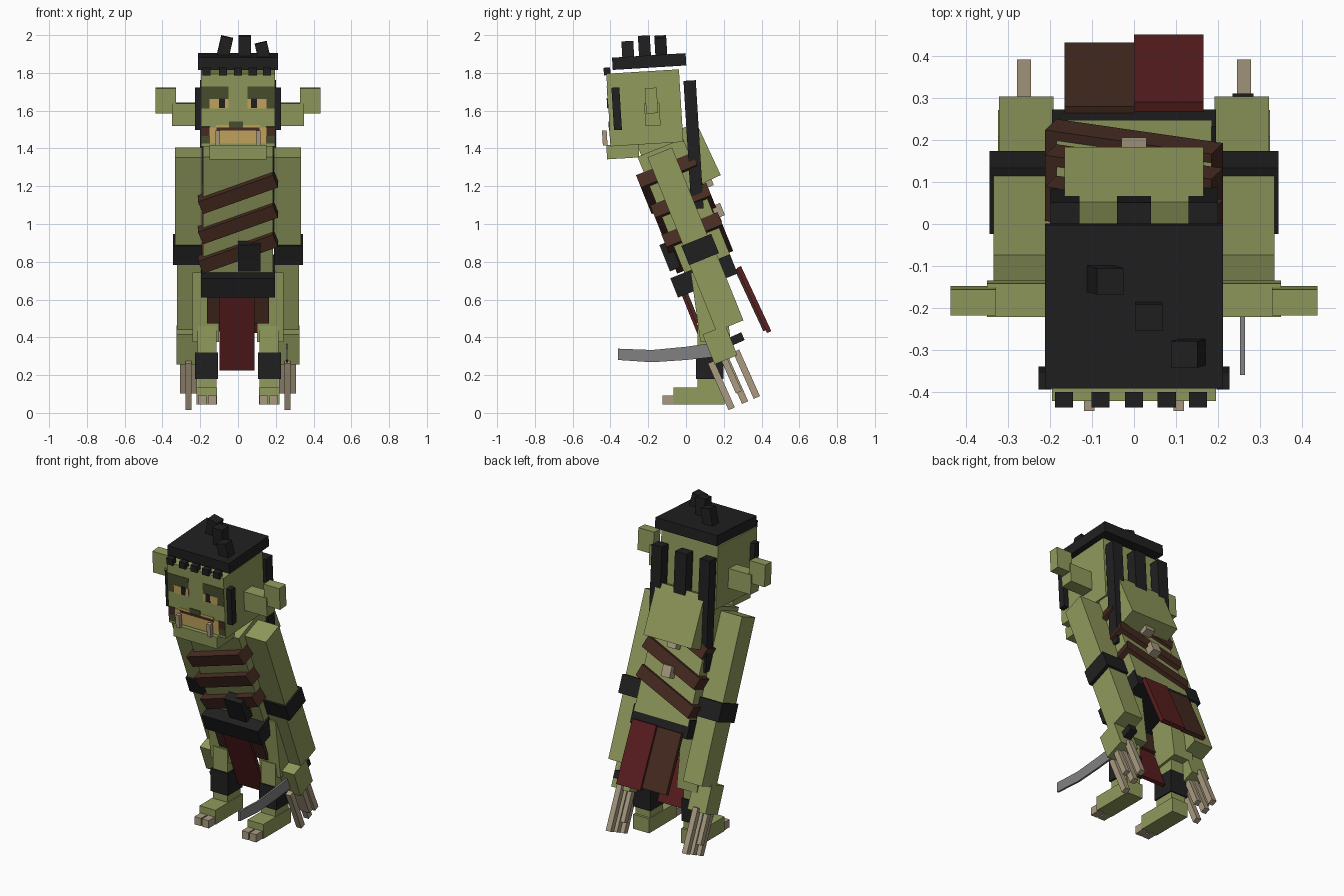
import bpy, bmesh
from math import radians
from mathutils import Matrix, Vector

cube = bpy.data.objects.get("Cube")
if cube:
    bpy.data.objects.remove(cube)


def material(name, r, g, b):
    m = bpy.data.materials.new(name)
    m.use_nodes = True
    m.diffuse_color = (r, g, b, 1)
    m.node_tree.nodes["Principled BSDF"].inputs["Base Color"].default_value = (r, g, b, 1)
    return m


green = material("green skin", .285, .325, .108)
dark = material("dark olive", .067, .076, .028)
black = material("black hair and leather", .0145, .0145, .0145)
brown = material("brown leather", .062, .024, .015)
maroon = material("maroon cloth", .105, .013, .014)
bone = material("bone", .40, .33, .22)
steel = material("grey steel", .22, .22, .22)
gold = material("gold tan", .56, .38, .11)


def box(name, mat, x, y, z, size, tilt=0, roll=0):
    """Box centred at x, y, z; tilt leans the top forward, roll turns it about y."""
    bm = bmesh.new()
    bmesh.ops.create_cube(bm, size=1)
    turn = Matrix.Rotation(radians(tilt), 4, 'X') @ Matrix.Rotation(radians(roll), 4, 'Y')
    bm.transform(turn @ Matrix.Diagonal((*size, 1)))
    me = bpy.data.meshes.new(name)
    bm.to_mesh(me)
    bm.free()
    ob = bpy.data.objects.new(name, me)
    ob.location = (x, y, z)
    me.materials.append(mat)
    bpy.context.collection.objects.link(ob)
    return ob


def pair(name, mat, x, y, z, size, tilt=0):
    for side, s in (("left", 1), ("right", -1)):
        box(f"{side}_{name}", mat, s * x, y, z, size, tilt)


LEAN = 22
HEAD = 3.5

# Torso, neck and hump
box("torso", green, 0, -.005, 1.08, (.37, .26, .70), LEAN)
box("neck", green, 0, -.14, 1.39, (.24, .2, .14), LEAN)
box("hump", green, 0, .055, 1.37, (.33, .14, .31), 25)

# Chest straps and bone pins along the leaning torso
for i, (y, z) in enumerate(((-.075, 1.215), (0, 1.055), (.06, .9))):
    box(f"strap_{i}", brown, 0, y, z, (.425, .32, .075), LEAN, -21)
box("upper_bone_pin", bone, 0, .115, 1.22, (.06, .05, .05), LEAN)
box("lower_bone_pin", bone, 0, .17, 1.07, (.06, .05, .07), LEAN)

# Waist belt and hanging cloths
box("waist_belt", black, 0, .095, .725, (.39, .34, .11), LEAN)
box("buckle", black, .06, -.085, .83, (.12, .06, .15), LEAN)
box("front_cloth", maroon, -.005, .05, .47, (.185, .02, .52), LEAN)
box("front_leather", brown, 0, .025, .57, (.33, .02, .2), LEAN)
box("back_cloth", maroon, .0825, .36, .6, (.165, .025, .38), 25)
box("back_leather", brown, -.0825, .345, .6, (.165, .025, .36), 25)

# Legs
pair("thigh", green, .17, .13, .57, (.14, .16, .37), 8)
pair("shin", green, .165, .125, .29, (.1, .13, .34))
pair("shin_wrap", black, .167, .125, .25, (.12, .145, .14))
pair("foot", green, .165, .07, .09, (.11, .27, .09))
for x in (.137, .19):
    pair("toe", bone, x, -.09, .068, (.045, .07, .048))

# Arms with bands and hands
pair("upper_arm", green, .262, -.03, 1.11, (.145, .14, .58), LEAN)
pair("forearm", green, .257, .15, .665, (.13, .155, .44), LEAN)
pair("arm_band", black, .267, .075, .865, (.155, .17, .11), LEAN)
pair("hand", green, .262, .18, .36, (.125, .13, .17), LEAN)

# Claws
for y, z in ((.187, .145), (.258, .178), (.32, .205)):
    pair("claw", bone, .262, y, z, (.034, .036, .27), 24)
pair("claw_side", bone, .262, .235, .21, (.09, .034, .22), 24)

# Curved blade from a bent profile, with its grip
top = [(-.36, .34), (-.18, .333), (0, .35), (.14, .37), (.25, .395)]
low = [(.25, .345), (.14, .295), (0, .28), (-.18, .268), (-.36, .28)]
bm = bmesh.new()
face = bm.faces.new([bm.verts.new((.253, y, z)) for y, z in top + low])
ext = bmesh.ops.extrude_face_region(bm, geom=[face])["geom"]
bmesh.ops.translate(bm, vec=Vector((.012, 0, 0)),
                    verts=[v for v in ext if isinstance(v, bmesh.types.BMVert)])
bmesh.ops.recalc_face_normals(bm, faces=bm.faces)
blade_mesh = bpy.data.meshes.new("sword_blade")
bm.to_mesh(blade_mesh)
bm.free()
blade_mesh.materials.append(steel)
bpy.context.collection.objects.link(bpy.data.objects.new("sword_blade", blade_mesh))
box("sword_grip", black, .26, .265, .39, (.05, .08, .045), 24)

# Head, jaw and ears
box("head", green, 0, -.218, 1.615, (.39, .385, .385), HEAD)
box("jaw", green, 0, -.335, 1.385, (.3, .17, .075), HEAD)
pair("inner_ear", green, .27, -.178, 1.58, (.16, .08, .12), HEAD)
pair("outer_ear", green, .383, -.183, 1.653, (.108, .063, .135), HEAD)


# Face plates lying on the tilted front of the head
def plate(name, mat, x, z, w, h, thick=.004):
    y = -.409 - (z - 1.615) * .061
    return box(name, mat, x, y - thick / 2, z, (w, thick, h), HEAD)


for s in (1, -1):
    plate("eye_patch", dark, s * .122, 1.67, .145, .115)
    plate("eye", gold, s * .1, 1.637, .1, .05, .006)
    plate("pupil", black, s * .085, 1.64, .03, .05, .008)
    plate("mouth_corner", brown, s * .172, 1.49, .045, .05)
    plate("cheek_shadow", dark, s * .172, 1.445, .045, .04)
    box("tusk", bone, s * .107, -.43, 1.455, (.025, .025, .08), HEAD)
plate("nose", dark, -.01, 1.527, .075, .03, .007)
plate("mouth", gold, 0, 1.468, .3, .085)
plate("upper_lip", gold, 0, 1.51, .235, .03)
plate("lip_line", brown, 0, 1.503, .23, .014, .006)

# Hair cap, fringe, sideburns, topknots and back locks
box("hair_cap", black, 0, -.195, 1.86, (.425, .39, .065), HEAD)
for x in (-.167, -.08, 0, .078, .153):
    box("fringe_tuft", black, x, -.418, 1.808, (.043, .035, .04), HEAD)
pair("sideburn", black, .212, -.367, 1.61, (.032, .042, .225), HEAD)
for x, y, z, roll in ((-.07, -.133, 1.935, 13), (.035, -.22, 1.94, 0), (.133, -.307, 1.905, -13)):
    box("topknot", black, x, y, z, (.065, .063, .115), HEAD, roll)
pair("back_lock", black, .165, .04, 1.42, (.07, .065, .68), HEAD)
box("middle_lock", black, 0, .035, 1.5, (.08, .065, .52), HEAD)
